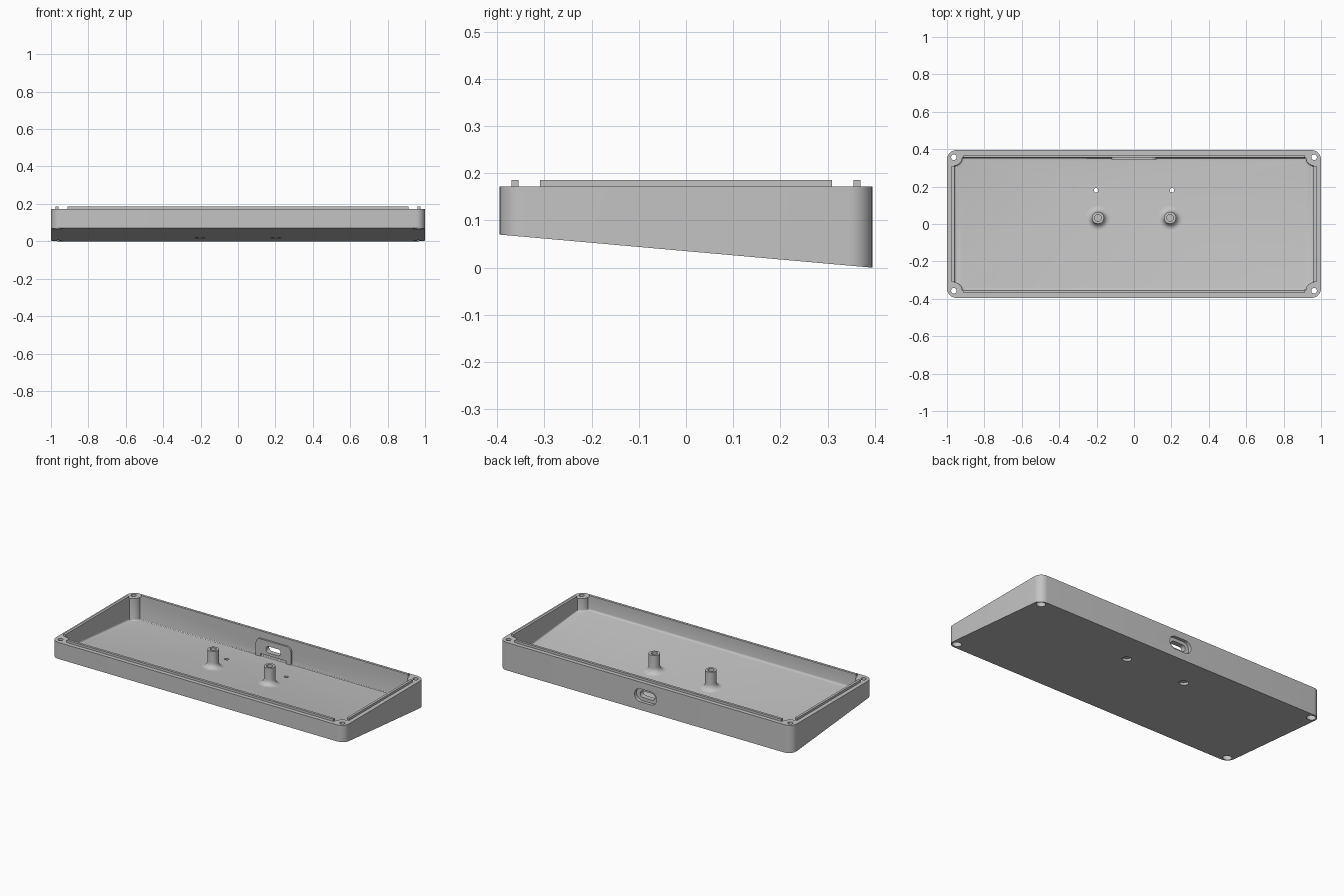
import bpy, bmesh
from math import sin, cos, pi, radians

cube = bpy.data.objects.get("Cube")
if cube:
    bpy.data.objects.remove(cube, do_unlink=True)

HALF_X, HALF_Y = 1.0, 0.395      # outer half sizes
IN_X, IN_Y = 0.96, 0.355         # inner wall half sizes
RIM, LIP_TOP, FLOOR = 0.172, 0.186, 0.03
BOSS_X, BOSS_Y, BOSS_R = 0.963, 0.357, 0.045
PORT_Z = 0.09
SLOPE = -0.07 / (2 * HALF_Y)

grey = bpy.data.materials.new("plain grey")
grey.use_nodes = True
grey.diffuse_color = (0.55, 0.55, 0.55, 1)
grey.node_tree.nodes["Principled BSDF"].inputs["Base Color"].default_value = (0.55, 0.55, 0.55, 1)


def underside(y):
    """Height of the sloping underside."""
    return 0.035 + SLOPE * y


def loft(name, rings, bevel=0):
    """Skin a list of equal rings, capping both ends."""
    bm = bmesh.new()
    loops = [[bm.verts.new(p) for p in ring] for ring in rings]
    n = len(loops[0])
    for a, b in zip(loops, loops[1:]):
        for i in range(n):
            j = (i + 1) % n
            bm.faces.new((a[i], a[j], b[j], b[i]))
    base = bm.faces.new(loops[0])
    bm.faces.new(loops[-1])
    bmesh.ops.recalc_face_normals(bm, faces=bm.faces)
    if bevel:
        bmesh.ops.bevel(bm, geom=list(base.edges), offset=bevel, segments=3,
                        profile=0.5, affect='EDGES')
    mesh = bpy.data.meshes.new(name)
    bm.to_mesh(mesh)
    bm.free()
    mesh.materials.append(grey)
    obj = bpy.data.objects.new(name, mesh)
    bpy.context.collection.objects.link(obj)
    return obj


def rounded(hx, hy, r, steps=10):
    """Rounded rectangle outline."""
    pts = []
    for k, (sx, sy) in enumerate(((1, 1), (-1, 1), (-1, -1), (1, -1))):
        for i in range(steps + 1):
            a = pi / 2 * (k + i / steps)
            pts.append((sx * (hx - r) + r * cos(a), sy * (hy - r) + r * sin(a)))
    return pts


def circle(x, y, r, z, n=32):
    return [(x + r * cos(2 * pi * i / n), y + r * sin(2 * pi * i / n), z) for i in range(n)]


def box(name, x0, x1, y0, y1, z0, z1):
    rect = ((x0, y0), (x1, y0), (x1, y1), (x0, y1))
    return loft(name, [[(x, y, z) for x, y in rect] for z in (z0, z1)])


def cut(obj, cutter, keep=False):
    """Subtract a cutter and apply it."""
    mod = obj.modifiers.new("cut", 'BOOLEAN')
    mod.operation, mod.solver, mod.object = 'DIFFERENCE', 'EXACT', cutter
    bpy.context.view_layer.objects.active = obj
    bpy.ops.object.modifier_apply(modifier=mod.name)
    if not keep:
        bpy.data.objects.remove(cutter, do_unlink=True)


def smooth(obj):
    bpy.ops.object.select_all(action='DESELECT')
    obj.select_set(True)
    bpy.context.view_layer.objects.active = obj
    bpy.ops.object.shade_smooth_by_angle(angle=radians(32))


# Wedge-shaped case body
outline = rounded(HALF_X, HALF_Y, 0.05)
case = loft("case_body", [[(x, y, underside(y)) for x, y in outline],
                          [(x, y, RIM) for x, y in outline]])

# Cavity that leaves a round screw boss in every corner
hollow = []
start = pi + math_gap if (math_gap := 0.045) else pi
arc = [(BOSS_X + BOSS_R * cos(a), BOSS_Y + BOSS_R * sin(a))
       for a in [start + (pi / 2 - 2 * math_gap) * i / 10 for i in range(11)]]
arc[0] = (arc[0][0], IN_Y)
arc[-1] = (IN_X, arc[-1][1])
for sx, sy in ((1, 1), (1, -1), (-1, -1), (-1, 1)):
    pts = arc if sx * sy > 0 else arc[::-1]
    hollow += [(sx * x, sy * y) for x, y in pts]
cavity = loft("cavity_cutter", [[(x, y, underside(y) + FLOOR) for x, y in hollow],
                                [(x, y, 0.3) for x, y in hollow]], bevel=0.01)
cut(case, cavity)

# Screw holes with wider pockets underneath
screws = [(sx * BOSS_X, sy * BOSS_Y, 0.015, 0.026, 0.03) for sx in (-1, 1) for sy in (-1, 1)]
screws += [(sx * 0.203, 0.18, 0.012, 0.026, 0.016) for sx in (-1, 1)]
for x, y, r, pocket, depth in screws:
    step = underside(y) + depth
    cut(case, loft("screw_cutter", [circle(x, y, pocket, -0.1), circle(x, y, pocket, step),
                                    circle(x, y, r, step), circle(x, y, r, 0.3)]))

# Bracket around the port on the inside of the back wall
bottom, top, notch, r = 0.035, 0.142, 0.052, 0.03
side = [(0.088, notch), (0.088, bottom), (0.12, bottom)]
side += [(0.12 - r + r * cos(a), top - r + r * sin(a)) for a in [pi / 2 * i / 8 for i in range(9)]]
shape = side + [(-x, z) for x, z in reversed(side)]
bracket = loft("port_bracket", [[(x, y, z) for x, z in shape] for y in (IN_Y - 0.011, IN_Y)])

# Oval port: wide recess outside, narrow slot inside
port = loft("port_cutter", [[(x, y, PORT_Z + z) for x, z in rounded(hx, hz, hz - 0.001)]
                            for hx, hz, y in ((0.075, 0.04, 0.45), (0.075, 0.04, 0.375),
                                              (0.05, 0.02, 0.375), (0.05, 0.02, 0.3))])
cut(case, port, keep=True)
cut(bracket, port)
smooth(case)
smooth(bracket)

# Raised locating lip on the rim, broken at the corners
for s, end in ((-1, "front"), (1, "back")):
    y0, y1 = sorted((s * IN_Y, s * (IN_Y + 0.015)))
    box(end + "_lip", -0.912, 0.912, y0, y1, RIM, LIP_TOP)
for s, end in ((-1, "right"), (1, "left")):
    x0, x1 = sorted((s * IN_X, s * (IN_X + 0.015)))
    box(end + "_lip", x0, x1, -0.31, 0.31, RIM, LIP_TOP)

# Hollow standoff posts with flared feet on the sloping floor
POST_Y = 0.033
for s, end in ((-1, "right"), (1, "left")):
    ground = underside(POST_Y) + FLOOR
    flare = [(0.065 - 0.033 * sin(a), 0.033 * (1 - cos(a))) for a in [pi / 2 * i / 8 for i in range(9)]]
    profile = [(0.065, -0.006)] + flare
    rings = [[(x, y, z + SLOPE * (y - POST_Y)) for x, y, z in circle(s * 0.193, POST_Y, rad, ground + h)]
             for rad, h in profile]
    rings += [circle(s * 0.193, POST_Y, rad, z)
              for rad, z in ((0.032, RIM - 0.002), (0.018, RIM - 0.002), (0.018, 0.09))]
    smooth(loft(end + "_standoff_post", rings))
